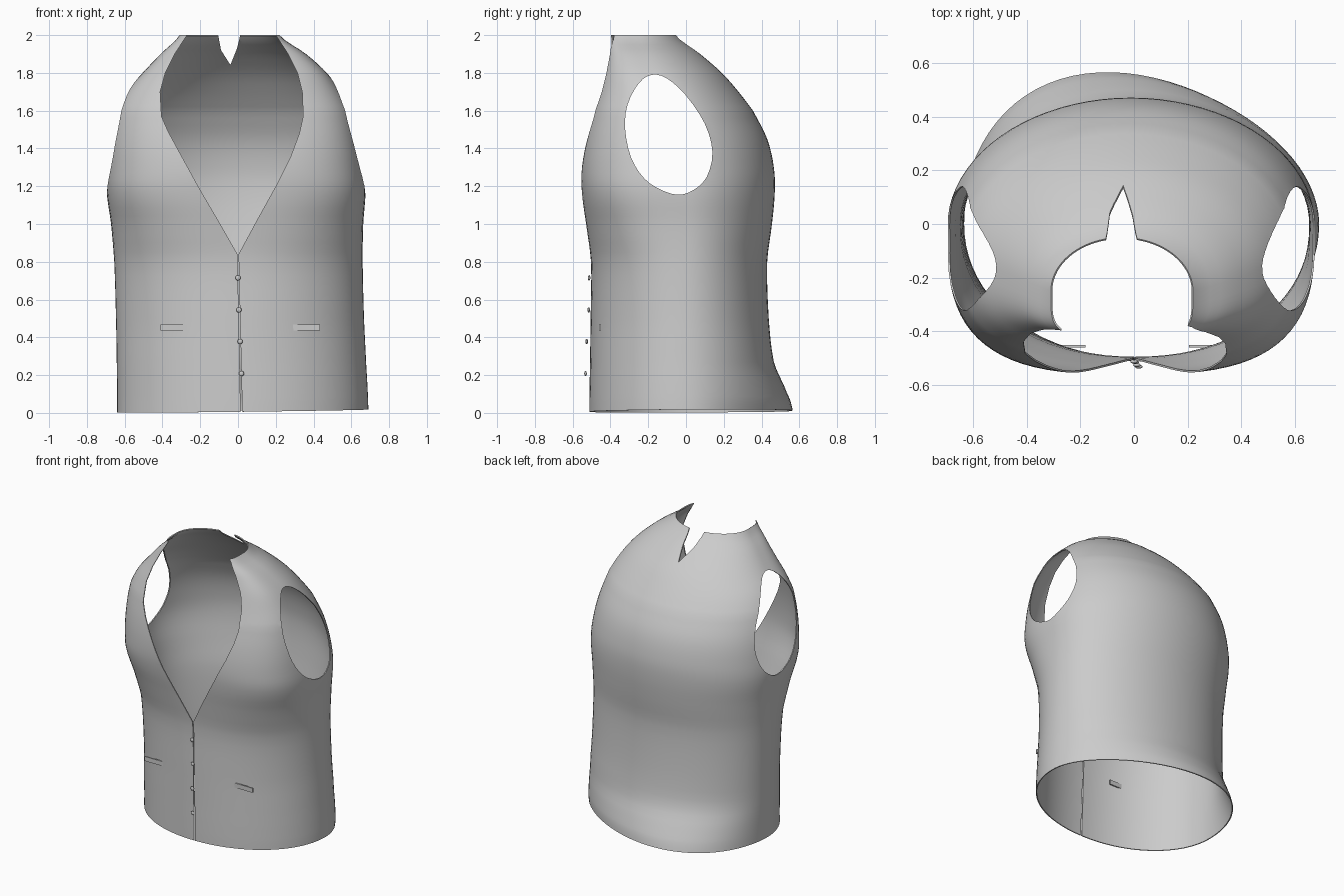
import bpy, bmesh, math
from mathutils import Vector

if "Cube" in bpy.data.objects:
    bpy.data.objects.remove(bpy.data.objects["Cube"])

cloth = bpy.data.materials.new("grey cloth")
cloth.diffuse_color = (0.6, 0.6, 0.6, 1)
cloth.use_nodes = True
cloth.node_tree.nodes["Principled BSDF"].inputs["Base Color"].default_value = cloth.diffuse_color


def add_object(name, bm, smooth=True):
    bmesh.ops.recalc_face_normals(bm, faces=bm.faces)
    me = bpy.data.meshes.new(name)
    bm.to_mesh(me)
    bm.free()
    ob = bpy.data.objects.new(name, me)
    bpy.context.collection.objects.link(ob)
    me.materials.append(cloth)
    return ob


def activate(ob):
    bpy.ops.object.select_all(action='DESELECT')
    ob.select_set(True)
    bpy.context.view_layer.objects.active = ob


def smooth(ob, angle=40):
    activate(ob)
    bpy.ops.object.shade_smooth_by_angle(angle=math.radians(angle))


# Body sections: z, left x, right x, front y, back y, widest y, front squareness
SECTIONS = [
    (0.00, -.640, .690, -.512, .555, .00, 2.05),
    (0.10, -.640, .687, -.511, .530, .00, 2.05),
    (0.27, -.642, .678, -.508, .465, .00, 2.05),
    (0.50, -.646, .667, -.505, .438, .00, 2.05),
    (0.80, -.655, .660, -.503, .430, .00, 2.2),
    (1.00, -.672, .663, -.530, .455, .00, 2.6),
    (1.17, -.695, .675, -.555, .470, -.01, 3.0),
    (1.30, -.693, .665, -.560, .465, -.03, 3.0),
    (1.45, -.680, .640, -.543, .430, -.06, 3.0),
    (1.60, -.650, .600, -.510, .355, -.10, 3.0),
    (1.70, -.595, .545, -.480, .278, -.13, 3.0),
    (1.80, -.505, .470, -.450, .190, -.17, 3.2),
    (1.90, -.410, .360, -.428, .075, -.21, 3.6),
    (2.00, -.310, .220, -.420, -.05, -.25, 4.5),
]


def catmull(a, b, c, d, t):
    return .5 * (2*b + (c-a)*t + (2*a-5*b+4*c-d)*t*t + (3*b-a-3*c+d)*t**3)


def body_rows(steps=4):
    last = len(SECTIONS) - 1
    for i in range(last):
        quad = [SECTIONS[max(0, min(last, i + k))] for k in (-1, 0, 1, 2)]
        for s in range(steps):
            t = s / steps
            row = [catmull(*v, t) for v in zip(*quad)]
            row[0] = quad[1][0] + (quad[2][0] - quad[1][0]) * t
            yield row
    yield SECTIONS[-1]


def body_point(row, ang):
    z, xl, xr, yf, yb, yc, n = row
    c, s = math.cos(ang), math.sin(ang)
    e = 2 / n if s < 0 else 1
    u = math.copysign(abs(c) ** e, c)
    v = abs(s) ** e
    cx, rx = (xl + xr) / 2, (xr - xl) / 2
    x = cx + rx * u
    if s < 0:
        y = yc + (yf - yc) * v
    else:
        # the flared hem leans to the left
        y = yc + (yb - yc) * v * (1 - .2 * u * max(0, 1 - z / .3))
    # slightly uneven hem
    z += max(0, 1 - z / .2) * (.01 + .008 * u + .004 * s)
    return Vector((x, y, z))


# Vest body
COUNT = 80
bm = bmesh.new()
rings = [[bm.verts.new(body_point(r, 2 * math.pi * k / COUNT)) for k in range(COUNT)]
         for r in body_rows()]
for a, b in zip(rings, rings[1:]):
    for k in range(COUNT):
        m = (k + 1) % COUNT
        bm.faces.new((a[k], a[m], b[m], b[k]))
vest = add_object("vest_body", bm)
thick = vest.modifiers.new("thickness", 'SOLIDIFY')
thick.thickness = .007
thick.offset = -1


def prism(name, outline, axis, lo, hi):
    """Extrude a 2D outline along x (outline in y, z) or y (outline in x, z)."""
    bm = bmesh.new()

    def place(p, d):
        return (d, p[0], p[1]) if axis == 'x' else (p[0], d, p[1])
    a = [bm.verts.new(place(p, lo)) for p in outline]
    b = [bm.verts.new(place(p, hi)) for p in outline]
    bm.faces.new(a)
    bm.faces.new(b[::-1])
    for i in range(len(a)):
        j = (i + 1) % len(a)
        bm.faces.new((a[j], a[i], b[i], b[j]))
    ob = add_object(name, bm)
    ob.hide_render = True
    return ob


def rounded(pts, steps=3):
    n = len(pts)
    return [tuple(catmull(*v, s / steps) for v in
                  zip(*[pts[(i + k) % n] for k in (-1, 0, 1, 2)]))
            for i in range(n) for s in range(steps)]


# Armholes, neckline with front slit, and notch in the back of the collar
ARMHOLE = rounded([(-.18, 1.79), (-.1, 1.77), (0, 1.68), (.1, 1.53), (.14, 1.38),
                   (.11, 1.25), (.04, 1.18), (-.04, 1.155), (-.13, 1.18),
                   (-.22, 1.24), (-.29, 1.35), (-.322, 1.5), (-.31, 1.63), (-.25, 1.745)])
NECK = [(.19, 2.1), (.2, 2.0), (.265, 1.9), (.315, 1.8), (.34, 1.7), (.345, 1.57),
        (.325, 1.48), (.28, 1.36), (.2, 1.2), (.1, 1.02), (.003, .84), (.025, -.1),
        (.016, -.1), (-.003, .84), (-.1, 1.01), (-.2, 1.18), (-.31, 1.38), (-.37, 1.49),
        (-.405, 1.57), (-.412, 1.7), (-.385, 1.8), (-.335, 1.9), (-.27, 2.0), (-.26, 2.1)]
NOTCH = [(-.11, 2.1), (-.105, 2.0), (-.09, 1.92), (-.04, 1.842), (-.005, 1.93),
         (.012, 2.0), (.015, 2.1)]
cutters = [prism("armhole_cutter_right", ARMHOLE, 'x', .3, 1),
           prism("armhole_cutter_left", ARMHOLE, 'x', -1, -.3),
           prism("neckline_cutter", NECK, 'y', -1, -.3),
           prism("notch_cutter", NOTCH, 'y', -.3, .5)]
activate(vest)
bpy.ops.object.modifier_apply(modifier="thickness")
for cutter in cutters:
    cut = vest.modifiers.new("cut", 'BOOLEAN')
    cut.operation = 'DIFFERENCE'
    cut.solver = 'EXACT'
    cut.object = cutter
    bpy.ops.object.modifier_apply(modifier="cut")
    bpy.data.objects.remove(cutter)
smooth(vest)

# Buttons down the front
for i, (x, y, z) in enumerate([(0, -.513, .715), (.005, -.515, .545),
                               (.011, -.526, .378), (.018, -.532, .208)]):
    bm = bmesh.new()
    bmesh.ops.create_uvsphere(bm, u_segments=12, v_segments=8, radius=1)
    for v in bm.verts:
        v.co = (x + v.co.x * .014, y + v.co.y * .007, z + v.co.z * .014)
    smooth(add_object(f"button_{i + 1}", bm), 60)

# Pocket welts, half sunk into the cloth
for name, x0, x1 in (("pocket_left", -.41, -.18), ("pocket_right", .205, .435)):
    bm = bmesh.new()
    bmesh.ops.create_cube(bm, size=1)
    for v in bm.verts:
        v.co = ((x0 + x1) / 2 + v.co.x * (x1 - x0), -.455 + v.co.y * .009,
                .452 + v.co.z * .032)
    add_object(name, bm)
